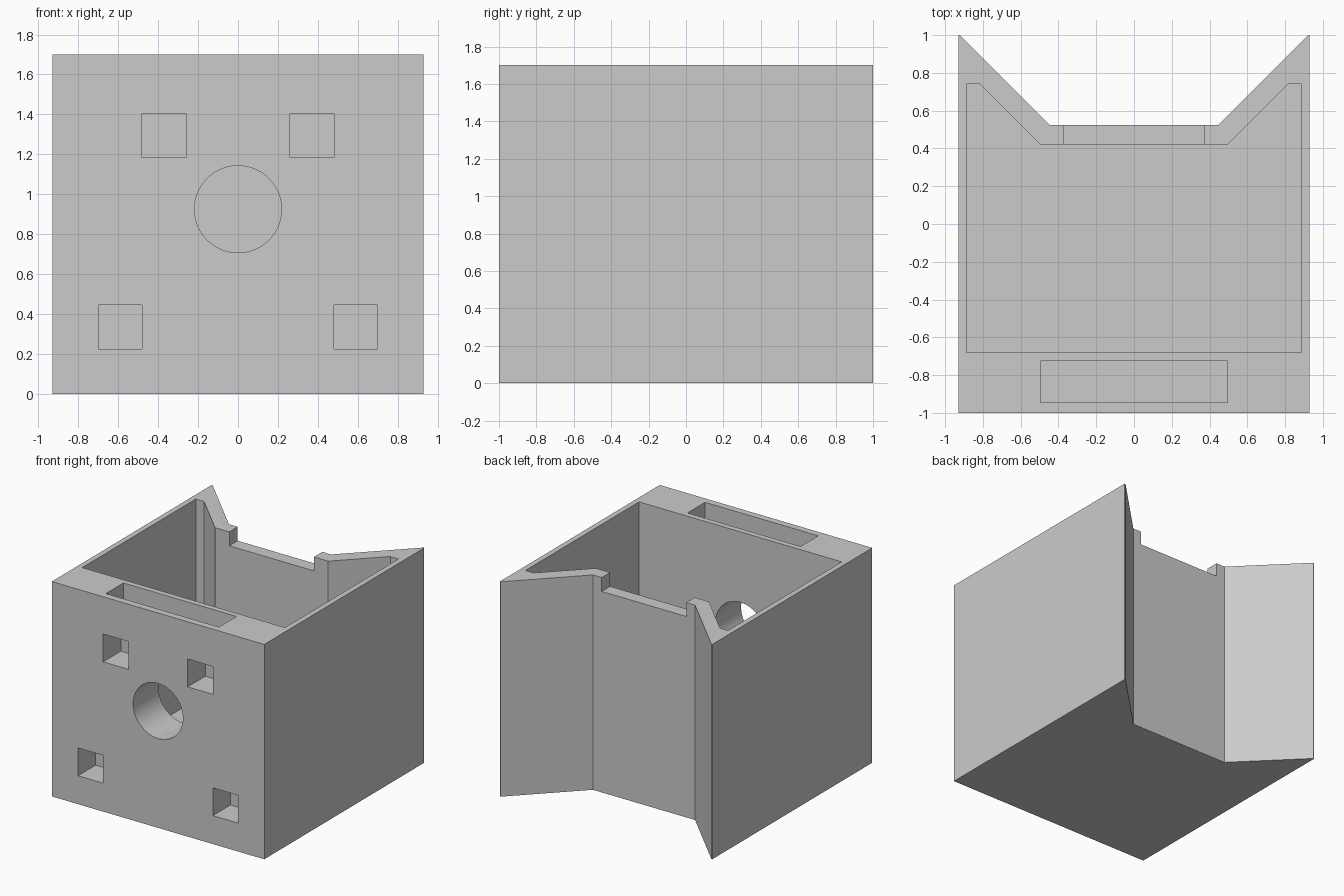
import bpy, bmesh, math
from mathutils import Matrix

default_cube = bpy.data.objects.get("Cube")
if default_cube:
    bpy.data.objects.remove(default_cube, do_unlink=True)

HEIGHT = 1.70
FLOOR = 0.11
POCKET = 0.22      # side and depth of the square pockets

grey = bpy.data.materials.new("plain grey")
grey.use_nodes = True
colour = (0.6, 0.6, 0.6, 1)
grey.diffuse_color = colour
grey.node_tree.nodes["Principled BSDF"].inputs["Base Color"].default_value = colour


def finish(name, bm):
    bmesh.ops.recalc_face_normals(bm, faces=bm.faces[:])
    mesh = bpy.data.meshes.new(name)
    bm.to_mesh(mesh)
    bm.free()
    mesh.materials.append(grey)
    obj = bpy.data.objects.new(name, mesh)
    bpy.context.collection.objects.link(obj)
    return obj


def prism(name, half, z0, z1):
    """Extrude a plan given by its +x half, mirrored to -x."""
    bm = bmesh.new()
    plan = half + [(-x, y) for x, y in reversed(half)]
    base = bm.faces.new([bm.verts.new((x, y, z0)) for x, y in plan])
    top = bmesh.ops.extrude_face_region(bm, geom=[base])["geom"]
    verts = [v for v in top if isinstance(v, bmesh.types.BMVert)]
    bmesh.ops.translate(bm, verts=verts, vec=(0, 0, z1 - z0))
    return finish(name, bm)


def box(name, x, y, z):
    bm = bmesh.new()
    bmesh.ops.create_cube(bm, size=1)
    for v in bm.verts:
        for i, (low, high) in enumerate((x, y, z)):
            v.co[i] = low if v.co[i] < 0 else high
    return finish(name, bm)


# Outer block with a swept recess in the back
housing = prism("housing", [(0.93, -1), (0.93, 1), (0.922, 1), (0.447, 0.525)], 0, HEIGHT)

# Main cavity, top slot and notch in the back rim
cutters = [
    prism("cavity_cutter", [(0.887, -0.68), (0.887, 0.74), (0.815, 0.74), (0.495, 0.42)],
          FLOOR, HEIGHT + 0.1),
    box("slot_cutter", (-0.495, 0.495), (-0.945, -0.725), (HEIGHT - POCKET, HEIGHT + 0.1)),
    box("notch_cutter", (-0.37, 0.37), (0.3, 0.7), (HEIGHT - 0.11, HEIGHT + 0.1)),
]

# Blind square pockets in the front, two high and two low
for side in (-1, 1):
    for cx, cz in ((0.37, 1.295), (0.59, 0.335)):
        x, h = side * cx, POCKET / 2
        cutters.append(box("pocket_cutter", (x - h, x + h), (-1.1, -1 + POCKET), (cz - h, cz + h)))

# Round hole through the front wall
bm = bmesh.new()
bmesh.ops.create_cone(bm, cap_ends=True, segments=64, radius1=0.218, radius2=0.218, depth=0.6,
                      matrix=Matrix.Translation((0, -0.85, 0.925))
                      @ Matrix.Rotation(math.pi / 2, 4, "X"))
cutters.append(finish("hole_cutter", bm))

# Cut everything out and keep only the finished housing
for cutter in cutters:
    cutter.hide_render = True
    mod = housing.modifiers.new(cutter.name, "BOOLEAN")
    mod.operation = "DIFFERENCE"
    mod.solver = "EXACT"
    mod.object = cutter
graph = bpy.context.evaluated_depsgraph_get()
cut_mesh = bpy.data.meshes.new_from_object(housing.evaluated_get(graph))
housing.modifiers.clear()
housing.data = cut_mesh
for cutter in cutters:
    bpy.data.objects.remove(cutter, do_unlink=True)

# Smooth bore, crisp edges
bpy.ops.object.select_all(action="DESELECT")
housing.select_set(True)
bpy.context.view_layer.objects.active = housing
bpy.ops.object.shade_smooth_by_angle(angle=math.radians(30))
